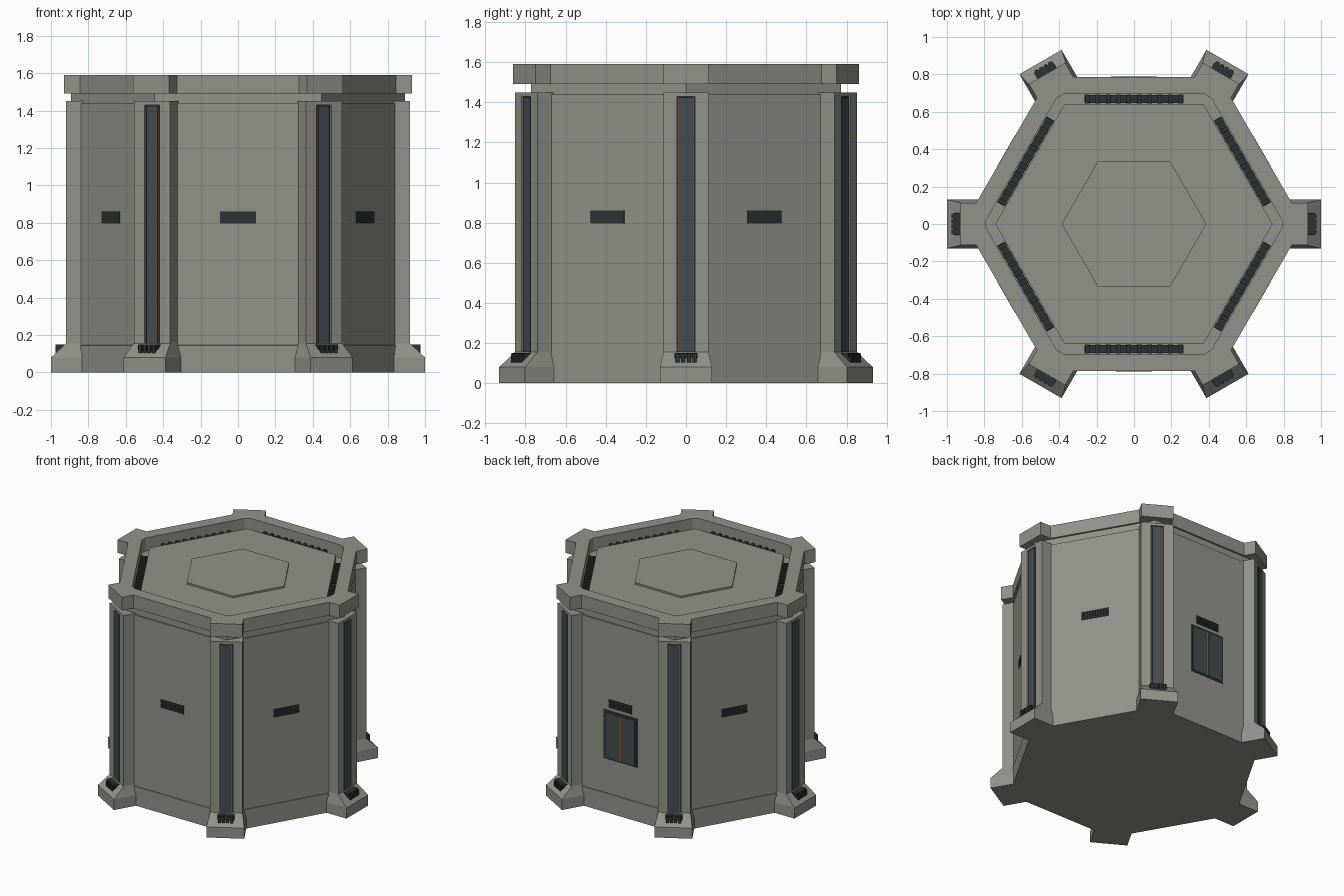
import bpy, bmesh, math

if "Cube" in bpy.data.objects:
    bpy.data.objects.remove(bpy.data.objects["Cube"])

C30 = math.cos(math.pi / 6)


def material(name, rgb):
    m = bpy.data.materials.new(name)
    m.diffuse_color = (*rgb, 1)
    m.use_nodes = True
    m.node_tree.nodes["Principled BSDF"].inputs["Base Color"].default_value = m.diffuse_color
    return m


CONCRETE = material("concrete grey", (0.29, 0.29, 0.265))
DARK = material("dark metal", (0.028, 0.031, 0.032))
GLASS = material("blue grey glass", (0.058, 0.072, 0.080))
ORANGE = material("burnt orange", (0.32, 0.11, 0.03))


def loft(bm, layers):
    """Closed solid through a stack of polygons with equal point counts."""
    rows = [[bm.verts.new(p) for p in layer] for layer in layers]
    n = len(rows[0])
    for a, b in zip(rows, rows[1:]):
        for i in range(n):
            j = (i + 1) % n
            bm.faces.new((a[i], a[j], b[j], b[i]))
    bm.faces.new(rows[0][::-1])
    bm.faces.new(rows[-1])


def rect(x0, x1, y0, y1, z):
    return [(x0, y0, z), (x1, y0, z), (x1, y1, z), (x0, y1, z)]


def box(x0, x1, y0, y1, z0, z1):
    return [rect(x0, x1, y0, y1, z0), rect(x0, x1, y0, y1, z1)]


def hexagon(apothem, z):
    r = apothem / C30
    return [(r * math.cos(k * math.pi / 3), r * math.sin(k * math.pi / 3), z) for k in range(6)]


def place(name, bm, mat, angles=(0,)):
    """Turn the bmesh into one mesh, shared by a copy at each angle."""
    bmesh.ops.recalc_face_normals(bm, faces=bm.faces)
    me = bpy.data.meshes.new(name)
    bm.to_mesh(me)
    bm.free()
    me.materials.append(mat)
    for a in angles:
        ob = bpy.data.objects.new(name, me)
        ob.rotation_euler.z = math.radians(a)
        bpy.context.collection.objects.link(ob)


def part(name, solids, mat, angles=(0,)):
    bm = bmesh.new()
    for s in solids:
        loft(bm, s)
    place(name, bm, mat, angles)


CORNERS = range(0, 360, 60)
SIDES = range(30, 390, 60)

# Hexagonal body: plinth band, walls and set-back neck in one stack
part("body", [[hexagon(0.787, 0), hexagon(0.787, 0.145), hexagon(0.783, 0.146),
               hexagon(0.783, 1.44), hexagon(0.773, 1.44), hexagon(0.773, 1.49)]], CONCRETE)

# Roof slab and its raised centre panel
part("roof_slab", [[hexagon(0.642, 1.485), hexagon(0.642, 1.535)]], CONCRETE)
part("roof_panel", [[hexagon(0.335, 1.53), hexagon(0.335, 1.548)]], CONCRETE)

# Parapet rim with a square tab over every pillar
outer, inner = [], []
root = 0.787 / C30 - 0.112 / math.sqrt(3)
for a in CORNERS:
    c, s = math.cos(math.radians(a)), math.sin(math.radians(a))
    for pts, out in (([(root, -.112), (.93, -.112), (.93, .112), (root, .112)], outer),
                     ([(.79, -.022), (.79, -.008), (.79, .008), (.79, .022)], inner)):
        out += [(x * c - y * s, x * s + y * c) for x, y in pts]
bm = bmesh.new()
loops = [[bm.verts.new((x, y, z)) for x, y in pts]
         for pts, z in ((outer, 1.49), (outer, 1.59), (inner, 1.59), (inner, 1.49))]
for k in range(4):
    a, b = loops[k], loops[(k + 1) % 4]
    for i in range(24):
        j = (i + 1) % 24
        bm.faces.new((a[i], a[j], b[j], b[i]))
place("parapet_rim", bm, CONCRETE)

# Corner pillars with a channel down the front, closed by a cap
channel = [(.70, -.112), (.92, -.112), (.92, -.045), (.885, -.045),
           (.885, .045), (.92, .045), (.92, .112), (.70, .112)]
part("pillar", [[[(x, y, z) for x, y in channel] for z in (0.05, 1.43)],
                box(.70, .92, -.112, .112, 1.43, 1.45)], CONCRETE, CORNERS)
part("pillar_strip_frame", [box(.88, .905, -.045, .045, .10, 1.43)], DARK, CORNERS)
part("pillar_strip_edge", [box(.89, .912, -.038, .038, .10, 1.425)], ORANGE, CORNERS)
part("pillar_strip_glass", [box(.90, .918, -.034, .034, .10, 1.425)], GLASS, CORNERS)

# Sloping feet
part("foot", [[rect(.70, 1.0, -.13, .13, 0), rect(.70, 1.0, -.13, .13, .08),
               rect(.70, .92, -.112, .112, .155)]], CONCRETE, CORNERS)

# Clamps on the feet: a bar with four teeth
clamp = [box(.92, .967, -.058, .058, .125, .15)]
clamp += [box(.93, .976, y - .010, y + .010, .10, .148) for y in (-.042, -.014, .014, .042)]
part("foot_clamp", clamp, DARK, CORNERS)

# Wall vents: back plate and four slats
vent = [box(.77, .7845, -.097, .097, .797, .861)]
vent += [box(.77, .788, -.097, .097, .799 + .0165 * i, .810 + .0165 * i) for i in range(4)]
part("wall_vent", vent, DARK, SIDES)

# Ribbed vents in the trench between roof slab and rim
trench = [box(.647, .69, -.265, .265, 1.485, 1.512)]
trench += [box(.645, .692, y - .012, y + .012, 1.485, 1.525)
           for y in [-.25 + .5 * i / 9 for i in range(10)]]
part("roof_vent", trench, DARK, SIDES)

# Double window on the back wall
part("window_frame", [box(.77, .786, -.14, .14, .405, .775)], DARK, (90,))
part("window_panes", [box(.77, .788, s * .066 - .056, s * .066 + .056, .418, .755)
                      for s in (-1, 1)], GLASS, (90,))
part("window_bar", [box(.77, .789, -.006, .006, .418, .755)], ORANGE, (90,))
